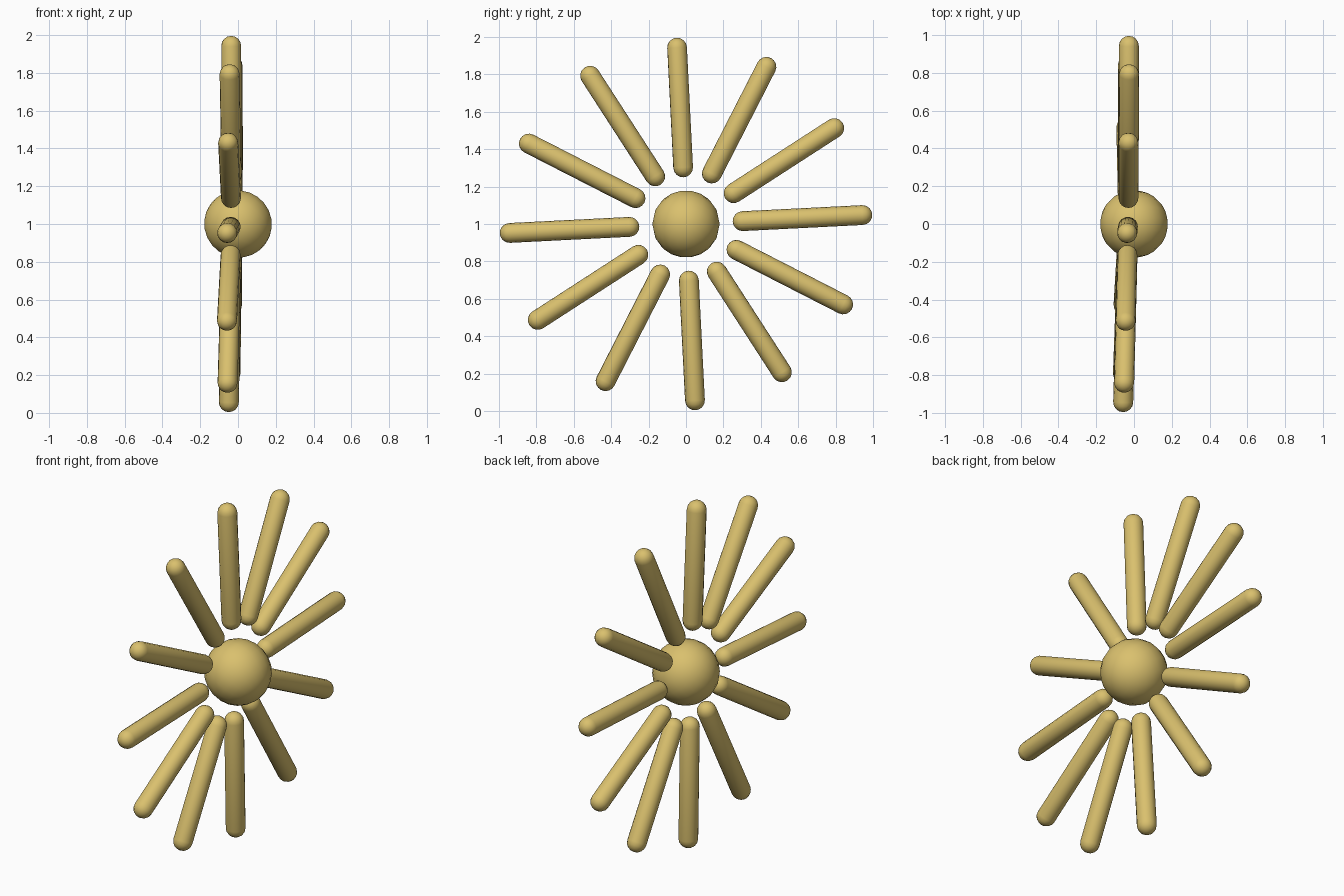
import bpy, bmesh, math
from mathutils import Vector

cube = bpy.data.objects.get("Cube")
if cube:
    bpy.data.objects.remove(cube, do_unlink=True)

gold = bpy.data.materials.new("pale_gold")
gold.use_nodes = True
colour = (0.70, 0.53, 0.155, 1)
gold.diffuse_color = colour
gold.node_tree.nodes["Principled BSDF"].inputs["Base Color"].default_value = colour


def lathe(name, profile, sides, origin, axis):
    """Spin (radius, height) points round an axis; both end points are poles."""
    bm = bmesh.new()
    rings = []
    for r, h in profile[1:-1]:
        angles = [math.tau * i / sides for i in range(sides)]
        rings.append([bm.verts.new((r * math.cos(a), r * math.sin(a), h)) for a in angles])
    bottom = bm.verts.new((0, 0, profile[0][1]))
    top = bm.verts.new((0, 0, profile[-1][1]))
    for i in range(sides):
        j = (i + 1) % sides
        bm.faces.new((bottom, rings[0][j], rings[0][i]))
        bm.faces.new((top, rings[-1][i], rings[-1][j]))
        for low, high in zip(rings, rings[1:]):
            bm.faces.new((low[i], low[j], high[j], high[i]))
    for face in bm.faces:
        face.smooth = True
    mesh = bpy.data.meshes.new(name)
    bm.to_mesh(mesh)
    bm.free()
    mesh.materials.append(gold)
    obj = bpy.data.objects.new(name, mesh)
    obj.location = origin
    obj.rotation_mode = 'QUATERNION'
    obj.rotation_quaternion = Vector(axis).to_track_quat('Z', 'Y')
    bpy.context.collection.objects.link(obj)
    return obj


def arc(radius, start, end, steps, lift=0):
    """Points of a circular arc, angles in degrees from the equator."""
    points = []
    for k in range(steps + 1):
        a = math.radians(start + (end - start) * k / steps)
        points.append((radius * math.cos(a), radius * math.sin(a) + lift))
    return points


# Central ball, its poles tilted sideways
lathe("central_ball", arc(0.18, -90, 90, 12), 18, (0, 0, 1), (-0.8, 0, 0.57))


# Rays: round-ended rods in a slightly tilted, shallow cone
def ray_point(angle, r):
    y, z = r * math.cos(angle), r * math.sin(angle)
    return Vector((-0.03 - 0.013 * r + 0.0155 * y + 0.0075 * z, y, 1 + z))


ROD = 0.053
for n in range(12):
    angle = math.radians(2.9 + 30 * n)
    inner, outer = ray_point(angle, 0.25 + ROD), ray_point(angle, 0.997 - ROD)
    length = (outer - inner).length
    profile = arc(ROD, -90, 0, 4) + arc(ROD, 0, 90, 4, length)
    lathe(f"ray_{n + 1}", profile, 16, inner, outer - inner)
